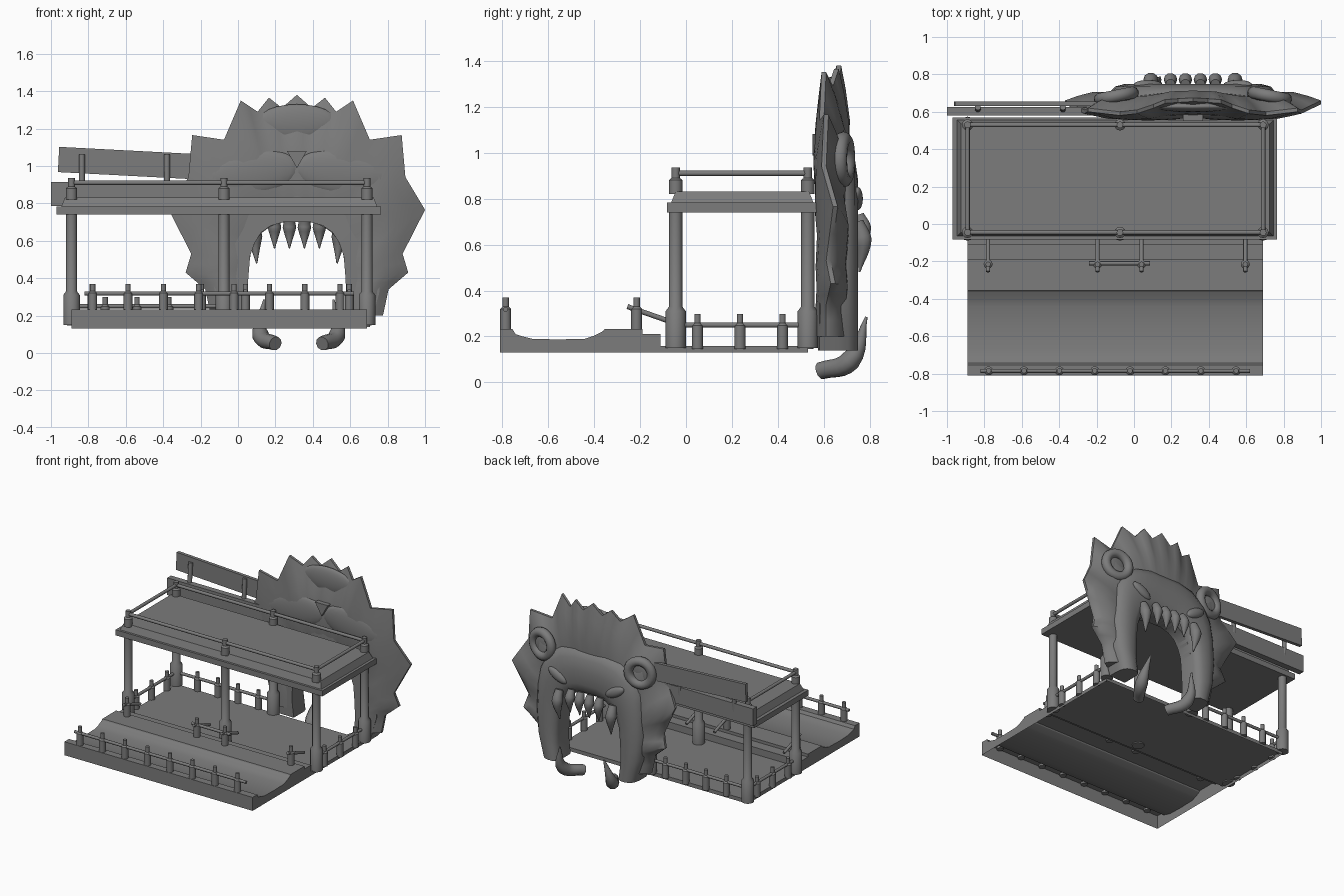
import bpy, bmesh, math
from mathutils import Vector

if "Cube" in bpy.data.objects:
    bpy.data.objects.remove(bpy.data.objects["Cube"])

grey = bpy.data.materials.new("plain_grey")
grey.use_nodes = True
grey.diffuse_color = (0.2, 0.2, 0.2, 1)
grey.node_tree.nodes["Principled BSDF"].inputs["Base Color"].default_value = grey.diffuse_color


def finish(name, bm, smooth=None):
    bmesh.ops.recalc_face_normals(bm, faces=bm.faces)
    me = bpy.data.meshes.new(name)
    bm.to_mesh(me)
    bm.free()
    me.materials.append(grey)
    ob = bpy.data.objects.new(name, me)
    bpy.context.collection.objects.link(ob)
    if smooth:
        bpy.ops.object.select_all(action='DESELECT')
        ob.select_set(True)
        bpy.context.view_layer.objects.active = ob
        bpy.ops.object.shade_smooth_by_angle(angle=math.radians(smooth))
    return ob


def box(name, x, y, z, tilt=0, inset=0):
    """Box from its extents, with an optional narrower top."""
    size = Vector((x[1] - x[0], y[1] - y[0], z[1] - z[0]))
    bm = bmesh.new()
    bmesh.ops.create_cube(bm, size=1)
    for v in bm.verts:
        top = v.co.z > 0
        v.co = [c * s for c, s in zip(v.co, size)]
        if top:
            v.co.x -= math.copysign(inset, v.co.x)
            v.co.y -= math.copysign(inset, v.co.y)
    ob = finish(name, bm)
    ob.location = [(a + b) / 2 for a, b in (x, y, z)]
    ob.rotation_euler.y = tilt
    return ob


def rod(name, a, b, r, sides=12):
    a, b = Vector(a), Vector(b)
    bm = bmesh.new()
    bmesh.ops.create_cone(bm, cap_ends=True, segments=sides, radius1=r, radius2=r,
                          depth=(b - a).length)
    ob = finish(name, bm, 40)
    ob.location = (a + b) / 2
    ob.rotation_mode = 'QUATERNION'
    ob.rotation_quaternion = (b - a).to_track_quat('Z', 'Y')
    return ob


def turned(name, x, y, profile, sides=12):
    """Turned post from (radius, height) steps."""
    bm = bmesh.new()
    rings = [[bm.verts.new((x + r * math.cos(i * math.tau / sides),
                            y + r * math.sin(i * math.tau / sides), z))
              for i in range(sides)] for r, z in profile]
    for p, q in zip(rings, rings[1:]):
        for i in range(sides):
            j = (i + 1) % sides
            bm.faces.new((p[i], p[j], q[j], q[i]))
    bm.faces.new(rings[0])
    bm.faces.new(rings[-1])
    return finish(name, bm, 40)


def fence_post(name, x, y, z):
    return turned(name, x, y, [(.024, z - .012), (.024, z + .09), (.014, z + .10), (.014, z + .14)])


def ellipsoid(name, loc, size, tilt=0):
    bm = bmesh.new()
    bmesh.ops.create_uvsphere(bm, u_segments=20, v_segments=12, radius=1)
    bmesh.ops.scale(bm, vec=size, verts=bm.verts)
    ob = finish(name, bm, 60)
    ob.location, ob.rotation_euler.y = loc, tilt
    return ob


def horn(name, thickness, knots):
    """Tapered curve through (x, y, z, relative radius) knots."""
    curve = bpy.data.curves.new(name, 'CURVE')
    curve.dimensions = '3D'
    curve.bevel_depth, curve.bevel_resolution, curve.resolution_u = thickness, 3, 6
    curve.use_fill_caps = True
    spline = curve.splines.new('BEZIER')
    spline.bezier_points.add(len(knots) - 1)
    for p, (x, y, z, r) in zip(spline.bezier_points, knots):
        p.co, p.radius = (x, y, z), r
        p.handle_left_type = p.handle_right_type = 'AUTO'
    curve.materials.append(grey)
    bpy.context.collection.objects.link(bpy.data.objects.new(name, curve))


# Platform: one side profile with a sunken walkway and steps, open underneath
L, R, F, B, M = -.89, .69, -.045, .53, -.075
side = [(-.81, .13), (-.81, .232), (-.755, .232), (-.742, .21), (-.71, .2), (-.67, .19),
        (-.56, .187), (-.44, .19), (-.40, .203), (-.36, .224), (-.355, .232), (-.19, .232),
        (-.19, .21), (-.11, .21), (-.11, .158), (.53, .158), (.53, .13)]
bm = bmesh.new()
ends = [[bm.verts.new((x, y, z)) for y, z in side] for x in (L, R)]
for i in range(len(side) - 1):
    bm.faces.new((ends[0][i], ends[0][i + 1], ends[1][i + 1], ends[1][i]))
for end in ends:
    bm.faces.new(end)
finish("platform", bm, 25)

# Roof, columns and roof railing
box("roof_slab", (-.97, .765), (-.082, .57), (.74, .782))
box("roof_top", (-.945, .745), (-.065, .555), (.782, .832), inset=.02)
for x in (L, M, R):
    for y in (F, B):
        turned("column", x, y, [(.044, .15), (.044, .31), (.029, .33), (.029, .745)])
        turned("roof_post", x, y, [(.03, .82), (.03, .88), (.018, .89), (.018, .935)])
for y in (F, B):
    rod("roof_rail_long", (L, y, .91), (R, y, .91), .012)
for x in (L, R):
    rod("roof_rail_short", (x, F, .91), (x, B, .91), .012)

# Front fence
for i in range(8):
    fence_post("front_fence_post", -.777 + i * .189, -.785, .23)
rod("front_fence_rail", (-.82, -.785, .318), (.62, -.785, .318), .011)

# Side and back fences
for x in (L, R):
    for y in (.05, .235, .42):
        fence_post("side_fence_post", x, y, .158)
    rod("side_fence_rail", (x, F, .25), (x, B, .25), .011)
for x in (-.71, -.54, -.37, -.2):
    fence_post("back_fence_post", x, B, .158)
rod("back_fence_rail", (L, B, .25), (M, B, .25), .011)

# Entrance handrails
for x in (-.78, -.195, .04, .595):
    fence_post("gate_post", x, -.215, .23)
    rod("gate_handrail", (x, -.255, .33), (x, -.06, .262), .011)
rod("gate_cross_rail", (-.24, -.21, .318), (.085, -.21, .318), .011)

# Sign boards
box("lower_board", (-1, -.1), (.58, .625), (.785, .915))
box("upper_board", (-.96, -.12), (.63, .655), (.945, 1.08), math.radians(3))
for x in (-.835, -.38):
    rod("board_support", (x, .605, .79), (x, .625, 1.06), .016)

# Beast head: arch-shaped lofts between an outer outline and the mouth opening
CX = .315


def path(half, steps):
    """Mirror a half outline of (x, z, depth shift) and subdivide each segment."""
    full = [(-p[0], *p[1:]) for p in reversed(half[1:])] + half
    pts = [tuple(u + (v - u) * k / steps for u, v in zip(a, b))
           for a, b in zip(full, full[1:]) for k in range(steps)]
    return pts + [full[-1]]


def arch(name, outer, inner, section, steps, smooth):
    """Sweep a section of (blend, y) points along the arch."""
    bm = bmesh.new()
    rows = []
    for (ox, oz, shift), (ix, iz) in zip(path(outer, steps), path(inner, steps)):
        rows.append([bm.verts.new((CX + ox + (ix - ox) * t, y + shift * (1 - t) ** 2,
                                   oz + (iz - oz) * t)) for t, y in section])
    n = len(section)
    for p, q in zip(rows, rows[1:]):
        for i in range(n):
            bm.faces.new((p[i], p[(i + 1) % n], q[(i + 1) % n], q[i]))
    bm.faces.new(rows[0])
    bm.faces.new(rows[-1])
    return finish(name, bm, smooth)


mane_outer = [(0, 1.38, .055), (.08, 1.31, .05), (.15, 1.365, .045), (.21, 1.29, .02),
              (.3, 1.35, -.01), (.39, 1.14, -.02), (.56, 1.165, 0), (.58, .94, -.01),
              (.685, .765, .04), (.565, .53, .01), (.595, .43, .03), (.49, .34, .01), (.46, .2, .01)]
mane_inner = [(0, .7), (.03, .7), (.06, .7), (.09, .695), (.12, .685), (.15, .67),
              (.19, .64), (.22, .6), (.245, .54), (.255, .48), (.26, .4), (.265, .32), (.27, .2)]
mane_section = [(0, .60), (.15, .585), (.35, .567), (.55, .562), (.8, .575), (1, .60),
                (1, .68), (.6, .70), (.35, .69), (.15, .655), (0, .62)]
arch("mane", mane_outer, mane_inner, mane_section, 2, 50)

head_outer = [(0, 1.04, 0), (.12, 1.04, 0), (.25, 1.01, 0), (.36, .93, 0), (.42, .82, 0),
              (.445, .68, 0), (.455, .5, 0), (.44, .32, 0), (.39, .14, 0)]
head_inner = [(0, .7), (.07, .7), (.14, .68), (.19, .645), (.225, .59), (.25, .52),
              (.26, .4), (.265, .27), (.25, .14)]
head_section = [(0, .58), (0, .66), (.06, .705), (.2, .735), (.45, .748), (.75, .748),
                (.93, .73), (1, .70), (1, .575)]
arch("head", head_outer, head_inner, head_section, 2, 50)

# Teeth of the upper jaw
for i in range(4):
    x = CX + (i - 1.5) * .08
    horn("tooth", .036, [(x, .75, .73, .7), (x, .772, .67, 1), (x, .765, .56, .1)])

for s in (-1, 1):
    x = CX + s * .225
    horn("fang", .04, [(x, .745, .7, .7), (x, .77, .62, 1), (x - s * .01, .755, .48, .1)])

    # Lower tusks
    horn("tusk", .045, [(CX + .01 + s * x, y, z, r) for x, y, z, r in
                        ((.125, .585, .05, .85), (.205, .715, .095, 1), (.185, .785, .285, .12))])

    # Ears: ring with a cupped inside
    bpy.ops.mesh.primitive_torus_add(major_segments=24, minor_segments=10, major_radius=.088,
                                     minor_radius=.034, location=(CX + s * .41, .685, .97),
                                     rotation=(math.pi / 2, 0, s * -.2))
    ear = bpy.context.object
    ear.name = "ear_rim"
    ear.data.materials.append(grey)
    bpy.ops.object.shade_smooth_by_angle(angle=1)
    ellipsoid("ear_inside", (CX + s * .41, .67, .97), (.09, .02, .09))

    # Eyes and the soft cheeks on the reverse side
    ellipsoid("eye", (CX + s * .24, .745, .80), (.085, .025, .036), s * -.5)
    ellipsoid("reverse_cheek", (CX + s * .24, .586, .96), (.26, .032, .12), s * .15)

# Nose and forehead on the reverse side
nose = rod("reverse_nose", (CX, .55, 1.05), (CX, .6, 1.05), .062, sides=3)
nose.rotation_mode = 'XYZ'
nose.rotation_euler = (math.pi / 2, math.pi, 0)
ellipsoid("reverse_forehead", (CX, .628, 1.23), (.22, .03, .1))
